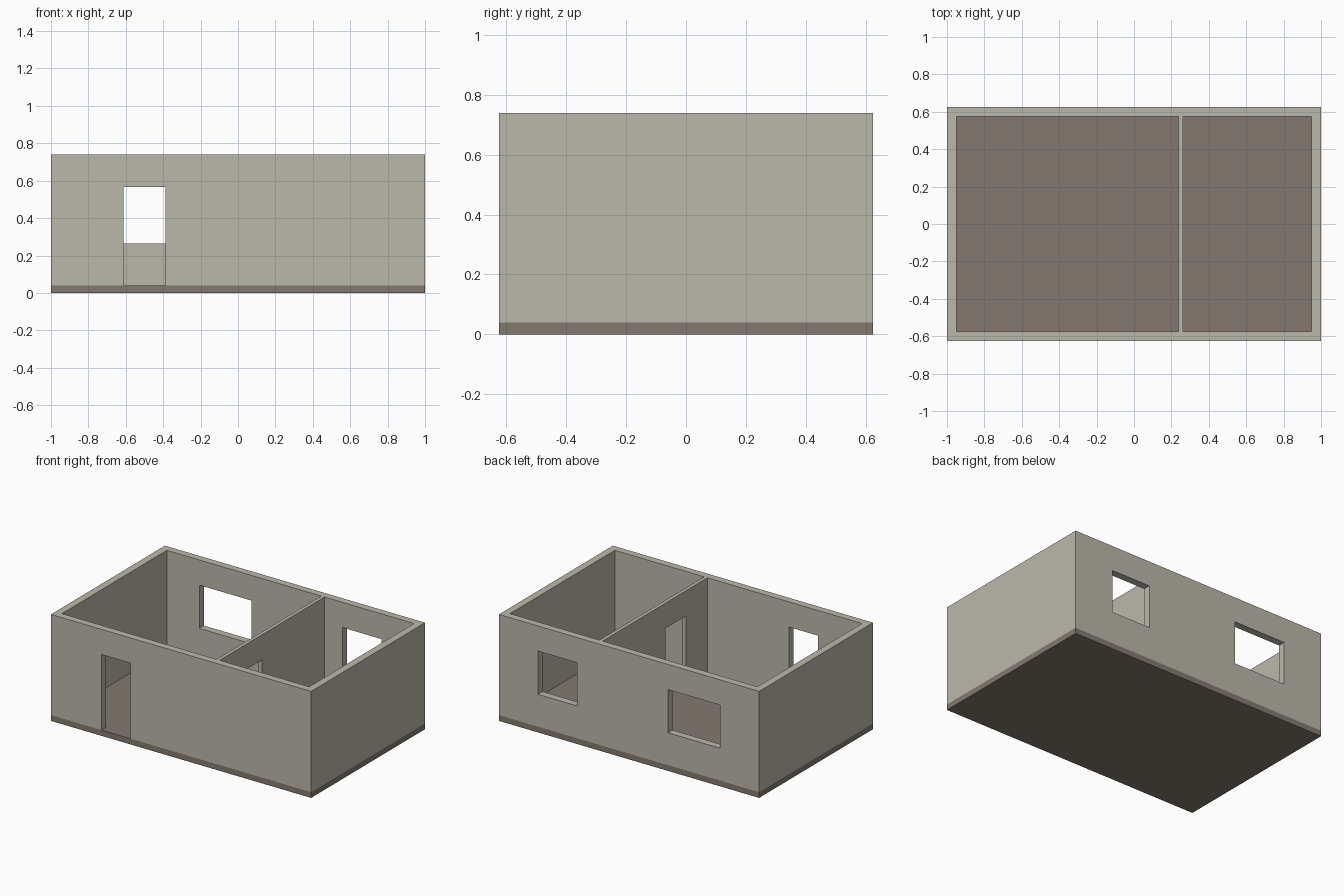
import bpy

if "Cube" in bpy.data.objects:
    bpy.data.objects.remove(bpy.data.objects["Cube"])

# Main dimensions
HX, HY = 1.0, 0.625
FLOOR, TOP = 0.04, 0.74
WALL, PART = 0.05, 0.025
HEAD, SILL = 0.565, 0.265


def material(name, rgb):
    m = bpy.data.materials.new(name)
    m.diffuse_color = (*rgb, 1)
    m.use_nodes = True
    m.node_tree.nodes["Principled BSDF"].inputs["Base Color"].default_value = m.diffuse_color
    return m


def box(name, x, y, z, mat=None):
    """Box from (min, max) ranges on each axis."""
    bpy.ops.mesh.primitive_cube_add(size=1)
    o = bpy.context.object
    o.name = name
    for v in o.data.vertices:
        v.co = [r[0] if c < 0 else r[1] for c, r in zip(v.co, (x, y, z))]
    if mat:
        o.data.materials.append(mat)
    return o


def cut(target, x, y, z):
    """Cut a box-shaped hole and discard the cutter."""
    cutter = box("cutter", x, y, z)
    cutter.hide_render = True
    mod = target.modifiers.new("opening", 'BOOLEAN')
    mod.operation = 'DIFFERENCE'
    mod.solver = 'EXACT'
    mod.object = cutter
    bpy.context.view_layer.objects.active = target
    bpy.ops.object.modifier_apply(modifier=mod.name)
    bpy.data.objects.remove(cutter)


plaster = material("plaster", (0.50, 0.48, 0.41))
concrete = material("floor_concrete", (0.23, 0.195, 0.16))

# Floor slab
box("floor_slab", (-HX, HX), (-HY, HY), (0, FLOOR), concrete)

# Outer walls, hollowed out
walls = box("outer_walls", (-HX, HX), (-HY, HY), (FLOOR, TOP), plaster)
cut(walls, (-HX + WALL, HX - WALL), (-HY + WALL, HY - WALL), (-0.1, 1))

# Front doorway
cut(walls, (-0.6125, -0.3875), (-HY - 0.1, -HY + 0.1), (-0.1, HEAD))

# Back windows
for x in ((-0.70, -0.30), (0.40, 0.70)):
    cut(walls, x, (HY - 0.1, HY + 0.1), (SILL, HEAD))

# Partition with inner doorway
partition = box("partition_wall", (0.25 - PART / 2, 0.25 + PART / 2),
                (-HY + WALL, HY - WALL), (FLOOR, TOP), plaster)
cut(partition, (0.1, 0.4), (-0.3375, -0.1125), (-0.1, HEAD))
